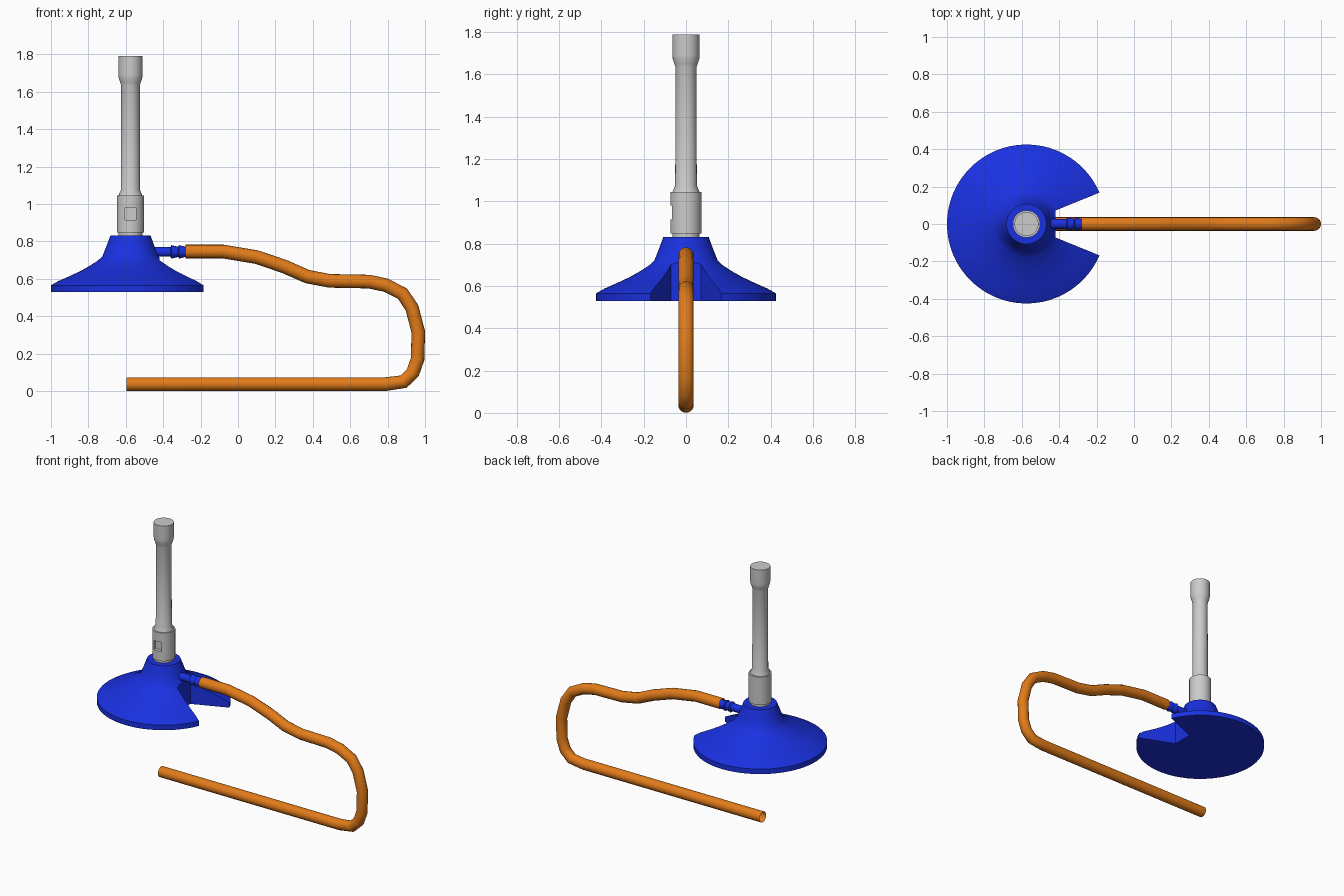
import bpy, bmesh, math
from mathutils import Matrix, Vector

if "Cube" in bpy.data.objects:
    bpy.data.objects.remove(bpy.data.objects["Cube"])

CX = -0.575  # burner axis


def material(name, color):
    m = bpy.data.materials.new(name)
    m.diffuse_color = color
    m.use_nodes = True
    m.node_tree.nodes["Principled BSDF"].inputs["Base Color"].default_value = m.diffuse_color
    return m


blue = material("blue_enamel", (0.01, 0.03, 0.75, 1))
orange = material("orange_rubber", (0.76, 0.2, 0.01, 1))


def finish(ob, mat=None, angle=35):
    if mat:
        ob.data.materials.append(mat)
    bpy.ops.object.select_all(action='DESELECT')
    bpy.context.view_layer.objects.active = ob
    ob.select_set(True)
    bpy.ops.object.shade_smooth_by_angle(angle=math.radians(angle))


def add_mesh(name, bm):
    bmesh.ops.recalc_face_normals(bm, faces=bm.faces)
    me = bpy.data.meshes.new(name)
    bm.to_mesh(me)
    bm.free()
    ob = bpy.data.objects.new(name, me)
    bpy.context.collection.objects.link(ob)
    return ob


def lathe(name, profile, sides=48, matrix=Matrix()):
    """Closed solid of revolution from (radius, height) pairs."""
    bm = bmesh.new()
    rings = [[bm.verts.new((r * math.cos(2 * math.pi * i / sides),
                            r * math.sin(2 * math.pi * i / sides), z))
              for i in range(sides)] for r, z in profile]
    for a, b in zip(rings, rings[1:]):
        for i in range(sides):
            j = (i + 1) % sides
            bm.faces.new((a[i], a[j], b[j], b[i]))
    bm.faces.new(rings[0][::-1])
    bm.faces.new(rings[-1])
    bm.transform(matrix)
    return add_mesh(name, bm)


def prism(name, outline, z0, z1):
    bm = bmesh.new()
    face = bm.faces.new([bm.verts.new((x, y, z0)) for x, y in outline])
    top = bmesh.ops.extrude_face_region(bm, geom=[face])
    verts = [v for v in top["geom"] if isinstance(v, bmesh.types.BMVert)]
    bmesh.ops.translate(bm, verts=verts, vec=(0, 0, z1 - z0))
    return add_mesh(name, bm)


def cut(ob, cutter):
    mod = ob.modifiers.new("cut", 'BOOLEAN')
    mod.operation, mod.solver, mod.object = 'DIFFERENCE', 'EXACT', cutter
    bpy.context.view_layer.objects.active = ob
    bpy.ops.object.modifier_apply(modifier=mod.name)
    bpy.data.objects.remove(cutter)


axis = Matrix.Translation((CX, 0, 0))

# Flared base with a wedge-shaped slot under the gas inlet
base = lathe("base", [(0.425, 0.53), (0.425, 0.565), (0.385, 0.588), (0.33, 0.612),
                      (0.27, 0.64), (0.22, 0.668), (0.175, 0.697), (0.15, 0.72),
                      (0.13, 0.77), (0.107, 0.832)], 64, axis)
cut(base, prism("slot_cutter", [(-0.42, -0.072), (0, -0.243), (0, 0.243), (-0.42, 0.072)],
                0.4, 0.9))
finish(base, blue)

# Air collar with a square air hole at the front
collar = lathe("air_collar", [(0.064, 0.825), (0.064, 0.848), (0.073, 0.848), (0.073, 1.045),
                              (0.055, 1.045)], 48, axis)
cut(collar, prism("hole_cutter", [(CX - 0.03, -0.1), (CX + 0.03, -0.1),
                                  (CX + 0.03, -0.048), (CX - 0.03, -0.048)], 0.915, 0.98))
finish(collar)

# Barrel with widened mouth
barrel = lathe("barrel", [(0.064, 1.04), (0.062, 1.05), (0.051, 1.075), (0.05, 1.635),
                          (0.055, 1.65), (0.063, 1.675), (0.064, 1.69), (0.064, 1.79)],
               48, axis)
finish(barrel)

# Barbed gas inlet, lying along x
along_x = Matrix.Translation((0, 0, 0.744)) @ Matrix.Rotation(math.radians(90), 4, 'Y')
inlet = lathe("gas_inlet", [(0.026, -0.5), (0.026, -0.362), (0.036, -0.355), (0.027, -0.32),
                            (0.036, -0.315), (0.028, -0.285), (0.028, -0.26)], 24, along_x)
finish(inlet, blue, 25)

# Rubber hose swept along a path, open at both ends
path = [(-0.28, 0.746), (-0.08, 0.746), (0.1, 0.716), (0.25, 0.665), (0.37, 0.612),
        (0.49, 0.589), (0.7, 0.585), (0.79, 0.566), (0.88, 0.52), (0.93, 0.445),
        (0.964, 0.315), (0.96, 0.17), (0.935, 0.098), (0.885, 0.05), (0.79, 0.037),
        (-0.595, 0.037)]
curve = bpy.data.curves.new("hose", 'CURVE')
curve.dimensions = '3D'
curve.bevel_depth = 0.0365
curve.bevel_resolution = 6
spline = curve.splines.new('POLY')
spline.points.add(len(path) - 1)
for p, (x, z) in zip(spline.points, path):
    p.co = (x, 0, z, 1)
hose = bpy.data.objects.new("hose", curve)
bpy.context.collection.objects.link(hose)
bpy.ops.object.select_all(action='DESELECT')
bpy.context.view_layer.objects.active = hose
hose.select_set(True)
bpy.ops.object.convert(target='MESH')
finish(bpy.context.view_layer.objects.active, orange, 45)
